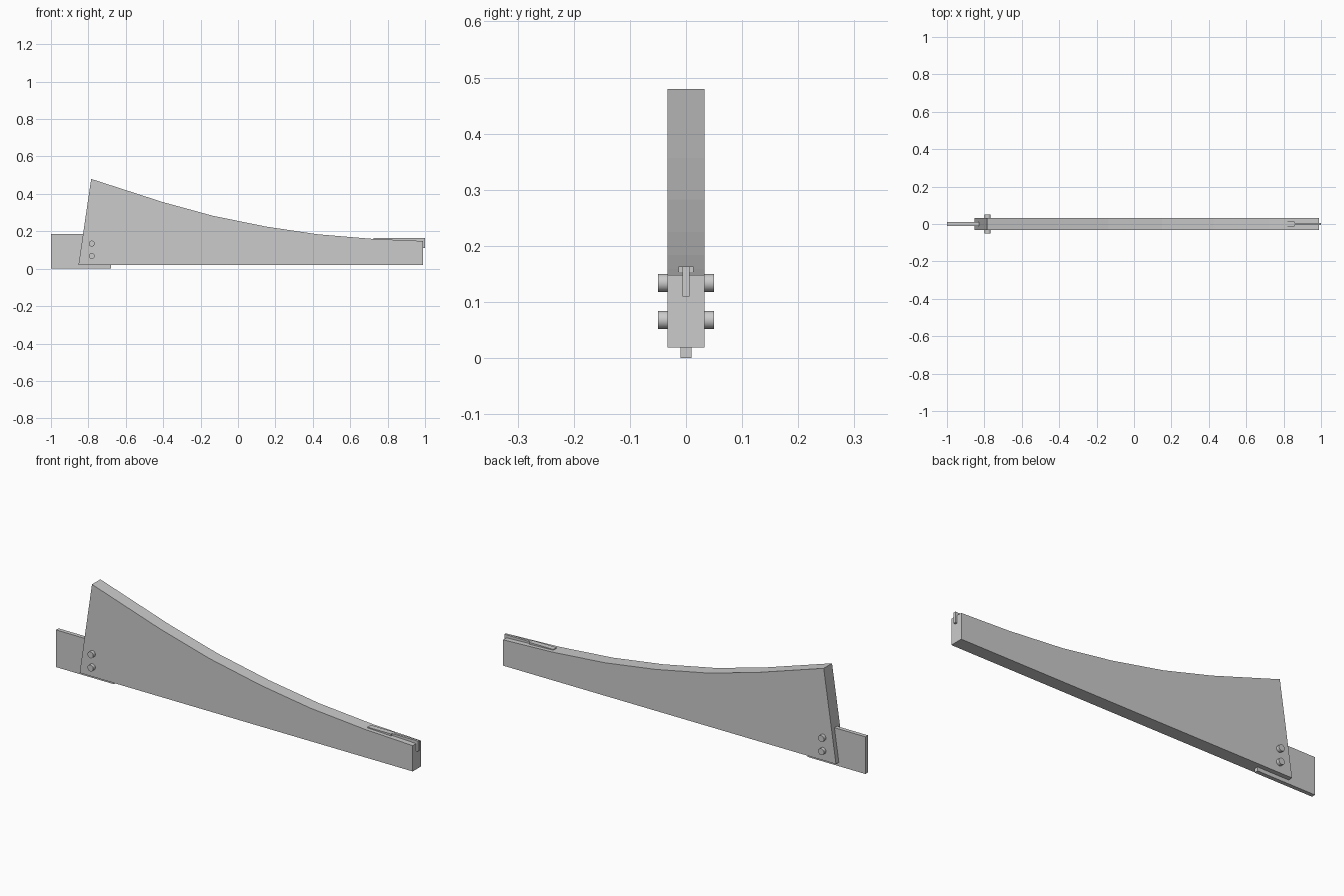
import bpy, bmesh
from math import radians

if "Cube" in bpy.data.objects:
    bpy.data.objects.remove(bpy.data.objects["Cube"])


def extrude_profile(name, pts, half):
    """Closed x-z outline extruded symmetrically along y."""
    bm = bmesh.new()
    face = bm.faces.new([bm.verts.new((x, -half, z)) for x, z in pts])
    ext = bmesh.ops.extrude_face_region(bm, geom=[face])
    verts = [v for v in ext["geom"] if isinstance(v, bmesh.types.BMVert)]
    bmesh.ops.translate(bm, verts=verts, vec=(0, 2 * half, 0))
    bmesh.ops.recalc_face_normals(bm, faces=bm.faces)
    mesh = bpy.data.meshes.new(name)
    bm.to_mesh(mesh)
    bm.free()
    obj = bpy.data.objects.new(name, mesh)
    bpy.context.collection.objects.link(obj)
    return obj


def box_profile(x0, x1, z0, z1):
    return [(x0, z0), (x1, z0), (x1, z1), (x0, z1)]


# Tapered body with a concave upper edge
extrude_profile("tapered_body", [
    (-0.853, 0.019), (0.99, 0.019), (0.99, 0.148), (0.725, 0.159),
    (0.426, 0.184), (0.15, 0.225), (-0.135, 0.283), (-0.405, 0.357),
    (-0.785, 0.48)], 0.033)

# Thin tongue plate let into the tall end
extrude_profile("tongue_plate", box_profile(-1.0, -0.68, 0.0, 0.186), 0.01)

# Narrow hooked strip wrapping over the low end
extrude_profile("hook_strip", [
    (0.85, 0.14), (0.975, 0.14), (0.975, 0.11), (1.0, 0.11),
    (1.0, 0.163), (0.85, 0.163)], 0.006)

# Wider pad at the inner end of the strip
extrude_profile("strip_pad", box_profile(0.725, 0.857, 0.14, 0.163), 0.0135)

# Two cross pins through the body and tongue
for name, z in (("lower_pin", 0.068), ("upper_pin", 0.134)):
    bpy.ops.mesh.primitive_cylinder_add(
        vertices=24, radius=0.016, depth=0.1,
        location=(-0.782, 0, z), rotation=(radians(90), 0, 0))
    bpy.context.object.name = name
    bpy.ops.object.shade_smooth_by_angle(angle=radians(30))
